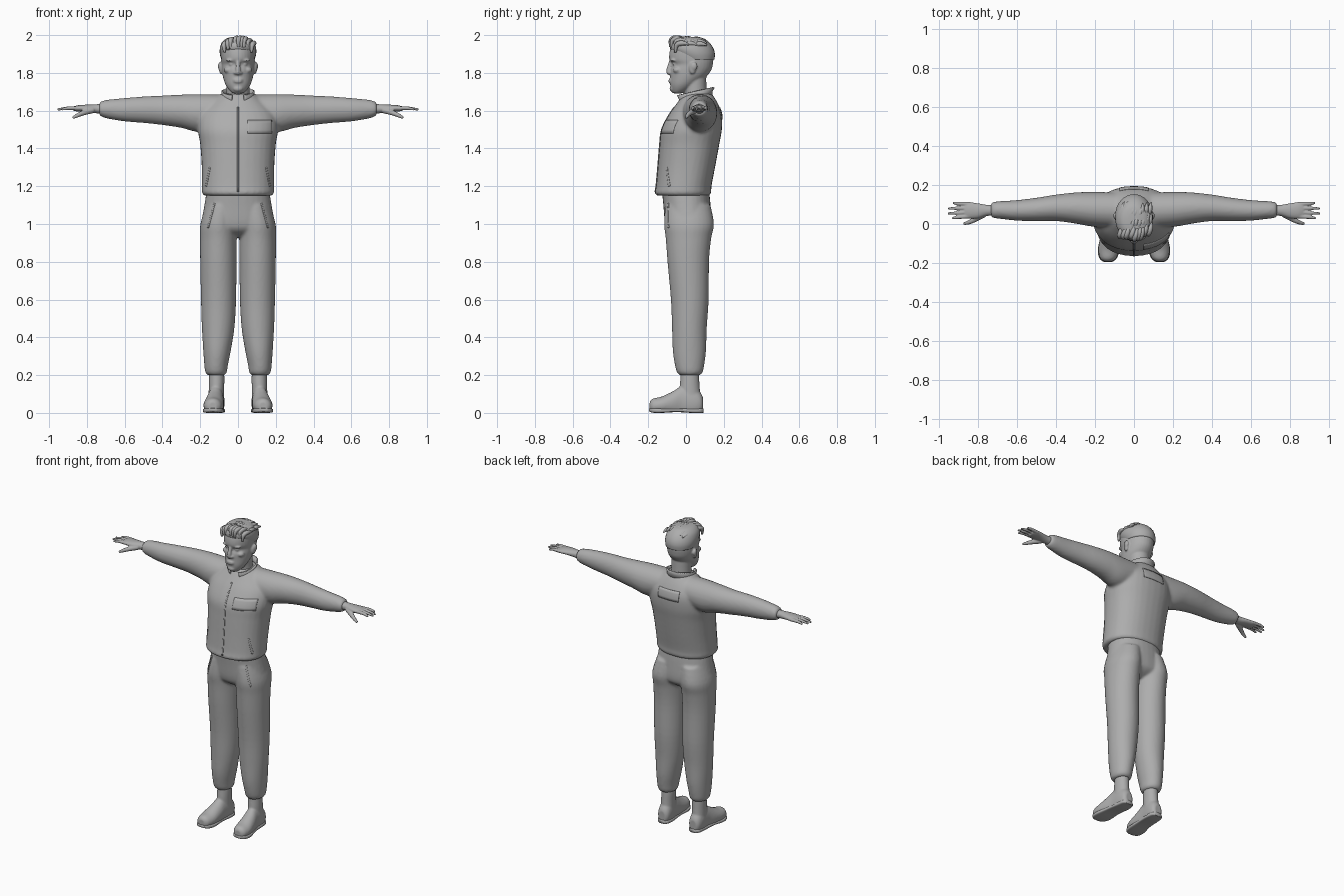
import bpy, bmesh, math, random
from mathutils import Vector, Matrix
from mathutils.bvhtree import BVHTree

random.seed(4)
cube = bpy.data.objects.get("Cube")
if cube:
    bpy.data.objects.remove(cube)

grey = bpy.data.materials.new("plain grey")
grey.use_nodes = True
GREY = (0.42, 0.42, 0.42, 1)
grey.diffuse_color = GREY
grey.node_tree.nodes["Principled BSDF"].inputs["Base Color"].default_value = GREY


def skin(bm, loops):
    """Bridge a row of vertex loops and cap both ends."""
    rows = [[bm.verts.new(p) for p in loop] for loop in loops]
    n = len(rows[0])
    for a, b in zip(rows, rows[1:]):
        for i in range(n):
            j = (i + 1) % n
            bm.faces.new((a[i], a[j], b[j], b[i]))
    caps = [bm.faces.new(rows[0]), bm.faces.new(rows[-1])]
    return caps


def spline(keys, steps=4):
    """Catmull-Rom interpolation between rows of numbers."""
    out = []
    for k in range(len(keys) - 1):
        quad = [keys[min(max(k + d, 0), len(keys) - 1)] for d in (-1, 0, 1, 2)]
        for s in range(steps):
            t = s / steps
            out.append([b + t * ((c - a) / 2 + t * ((2 * a - 5 * b + 4 * c - d) / 2
                        + t * (3 * b - a - 3 * c + d) / 2)) for a, b, c, d in zip(*quad)])
    return out + [list(keys[-1])]


def loft(bm, axis, keys, side=1, power=1.0, floor=None):
    """Rounded sections (position, centre u, centre v, radius u, radius v)."""
    loops = []
    for t, cu, cv, ru, rv in spline(keys):
        loop = []
        for i in range(32):
            a = math.tau * i / 32
            c, s = math.cos(a), math.sin(a)
            u = cu + ru * math.copysign(abs(c) ** power, c)
            v = cv + rv * math.copysign(abs(s) ** power, s)
            x, y, z = {"x": (t, u, v), "y": (u, t, v), "z": (u, v, t)}[axis]
            loop.append((x * side, y, z if floor is None else max(z, floor)))
        loops.append(loop)
    skin(bm, loops)


def tube(bm, keys, n=10):
    """Round tube through (x, y, z, radius) keys."""
    rows = spline(keys)
    loops = []
    for k, (x, y, z, r) in enumerate(rows):
        ahead = Vector(rows[min(k + 1, len(rows) - 1)][:3]) - Vector(rows[max(k - 1, 0)][:3])
        turn = ahead.to_track_quat("Z", "X")
        loops.append([Vector((x, y, z)) + turn @ Vector((r * math.cos(math.tau * i / n),
                      r * math.sin(math.tau * i / n), 0)) for i in range(n)])
    skin(bm, loops)


def ball(bm, centre, size):
    bmesh.ops.create_uvsphere(bm, u_segments=20, v_segments=12, radius=1,
                              matrix=Matrix.LocRotScale(Vector(centre), None, Vector(size)))


def finish(name, bm, voxel=0, smooth=5, thick=0):
    """Turn a bmesh into an object, optionally fused and softened."""
    bmesh.ops.recalc_face_normals(bm, faces=bm.faces[:])
    for f in bm.faces:
        f.smooth = True
    mesh = bpy.data.meshes.new(name)
    bm.to_mesh(mesh)
    bm.free()
    mesh.materials.append(grey)
    ob = bpy.data.objects.new(name, mesh)
    bpy.context.collection.objects.link(ob)
    if voxel:
        fuse = ob.modifiers.new("fuse", "REMESH")
        fuse.mode, fuse.voxel_size, fuse.use_smooth_shade = "VOXEL", voxel, True
        soft = ob.modifiers.new("soften", "SMOOTH")
        soft.factor, soft.iterations = 0.5, smooth
    if thick:
        ob.modifiers.new("thickness", "SOLIDIFY").thickness = thick
    return ob


def patch(name, target, start, end, width, facing):
    """Thin plate laid on a garment between two (x, z) points."""
    graph = bpy.context.evaluated_depsgraph_get()
    tree = BVHTree.FromObject(target, graph)
    a, b = Vector(start), Vector(end)
    across = (b - a).orthogonal().normalized() * width / 2
    bm = bmesh.new()
    rows = []
    for i in range(17):
        row = []
        for k in (-1, -0.5, 0, 0.5, 1):
            p = a.lerp(b, i / 16) + across * k
            hit = tree.ray_cast(Vector((p.x, facing, p.y)), Vector((0, -facing, 0)))[0]
            row.append(bm.verts.new(hit + Vector((0, facing * 0.003, 0))) if hit else None)
        rows.append(row)
    for r, s in zip(rows, rows[1:]):
        for k in range(4):
            quad = (r[k], r[k + 1], s[k + 1], s[k])
            if all(quad):
                bm.faces.new(quad)
    return finish(name, bm, thick=0.004)


# Jacket: torso and sleeves fused together
bm = bmesh.new()
loft(bm, "z", [(1.15, 0, -.015, .178, .138), (1.165, 0, -.016, .191, .15), (1.2, 0, -.012, .191, .147),
               (1.3, 0, .002, .192, .152), (1.42, 0, .018, .2, .158), (1.5, 0, .03, .212, .16),
               (1.58, 0, .05, .2, .14), (1.64, 0, .06, .15, .108), (1.69, 0, .062, .085, .075)], power=.9)
for side in (1, -1):
    loft(bm, "x", [(.06, .07, 1.6, .09, .085), (.2, .075, 1.587, .09, .1), (.3, .082, 1.597, .08, .088),
                   (.4, .083, 1.602, .068, .078), (.5, .075, 1.605, .06, .07), (.6, .07, 1.605, .053, .062),
                   (.69, .072, 1.608, .045, .05), (.72, .072, 1.609, .042, .042),
                   (.735, .072, 1.609, .036, .034)], side)
jacket = finish("jacket", bm, .009, 6)

# Trousers: hips and legs fused together
bm = bmesh.new()
loft(bm, "z", [(1.18, 0, -.003, .165, .125), (1.1, 0, .005, .178, .125), (1.0, 0, .012, .192, .122),
               (.96, 0, .012, .16, .1), (.93, 0, .012, .07, .05)], power=.9)
for side in (1, -1):
    loft(bm, "z", [(1.1, .085, .01, .085, .12), (1.0, .102, .016, .097, .132), (.92, .104, .013, .097, .12),
                   (.8, .104, .012, .096, .11), (.6, .103, .02, .093, .1), (.45, .105, .018, .086, .092),
                   (.33, .111, .018, .073, .088), (.25, .116, .019, .062, .077),
                   (.215, .116, .02, .057, .068), (.2, .116, .02, .045, .055)], side)
trousers = finish("trousers", bm, .008, 5)

# Shoes, soles and ankles
for side, word in ((1, "left"), (-1, "right")):
    bm = bmesh.new()
    loft(bm, "y", [(-.192, .134, .035, .022, .025), (-.175, .133, .036, .042, .04), (-.13, .13, .04, .053, .046),
                   (-.07, .124, .048, .05, .066), (-.02, .118, .055, .044, .088), (.04, .115, .055, .044, .085),
                   (.075, .114, .05, .038, .06), (.09, .114, .045, .024, .038)], side, floor=.008)
    loft(bm, "z", [(.05, .115, .025, .042, .055), (.13, .114, .02, .041, .053), (.18, .113, .02, .041, .05),
                   (.23, .113, .02, .039, .047)], side)
    finish(word + "_shoe", bm, .006, 4)
    bm = bmesh.new()
    loft(bm, "y", [(-.195, .134, .016, .022, .008), (-.175, .133, .014, .045, .013), (-.13, .13, .012, .056, .012),
                   (-.05, .122, .014, .047, .01), (.03, .115, .012, .046, .012), (.075, .114, .012, .04, .012),
                   (.092, .114, .012, .024, .012)], side, power=.5)
    finish(word + "_sole", bm)

# Hands: palm, four fingers and a thumb
for side, word in ((1, "left"), (-1, "right")):
    bm = bmesh.new()
    loft(bm, "x", [(.69, .07, 1.609, .03, .028), (.75, .07, 1.61, .028, .024), (.8, .068, 1.612, .038, .02),
                   (.845, .07, 1.612, .042, .017), (.87, .071, 1.611, .036, .012)], side)
    for base, tip, reach in ((.04, .03, .935), (.06, .054, .957), (.082, .08, .955), (.102, .108, .93)):
        tube(bm, [(.84 * side, base, 1.612, .011), (.9 * side, (base + tip) / 2, 1.613, .0095),
                  (reach * side, tip, 1.606, .006)])
    tube(bm, [(.77 * side, .05, 1.603, .017), (.82 * side, .022, 1.588, .014),
              (.85 * side, .008, 1.575, .011), (.875 * side, .002, 1.562, .007)])
    finish(word + "_hand", bm, .004, 3)

# Head, neck and facial features
bm = bmesh.new()
loft(bm, "z", [(1.692, 0, -.045, .028, .025), (1.71, 0, -.03, .048, .048), (1.74, 0, -.012, .067, .072),
               (1.78, 0, .012, .08, .096), (1.815, 0, .025, .085, .109), (1.845, 0, .034, .087, .108),
               (1.873, 0, .028, .089, .117), (1.92, 0, .028, .089, .113), (1.955, 0, .028, .078, .095),
               (1.98, 0, .028, .045, .06)])
loft(bm, "z", [(1.6, 0, .055, .075, .065), (1.68, 0, .05, .062, .06), (1.78, 0, .045, .062, .062)])
tube(bm, [(0, -.078, 1.862, .011), (0, -.087, 1.835, .012), (0, -.092, 1.808, .014), (0, -.086, 1.793, .011)])
ball(bm, (0, -.073, 1.716), (.026, .014, .016))
for z in (1.753, 1.763):
    ball(bm, (0, -.084, z), (.024, .009, .006))
for side in (1, -1):
    ball(bm, (side * .014, -.085, 1.8), (.01, .011, .008))
    ball(bm, (side * .034, -.056, 1.845), (.015, .015, .01))
    ball(bm, (side * .036, -.066, 1.867), (.028, .016, .008))
    ball(bm, (side * .05, -.045, 1.815), (.025, .024, .018))
    ball(bm, (side * .09, .035, 1.825), (.011, .019, .032))
    ball(bm, (side * .097, .043, 1.835), (.009, .018, .022))
finish("head", bm, .005, 4)

# Hair: a close cap with swept locks above the forehead
bm = bmesh.new()
loft(bm, "z", [(1.87, 0, .06, .088, .09), (1.9, 0, .045, .096, .108), (1.93, 0, .03, .096, .115),
               (1.96, 0, .022, .086, .102), (1.982, 0, .02, .062, .075), (1.99, 0, .02, .03, .04)])
finish("hair_cap", bm)
bm = bmesh.new()
for row in range(3):
    for i in range(9):
        x = (i - 4) * .018 + random.uniform(-.005, .005)
        drop = x * x * 5
        y = -.068 + row * .052 + random.uniform(-.008, .008) + abs(x) * .25
        top = 1.986 - drop - row * .003
        tube(bm, [(x * .95, y - .012, top - (.05 if row == 0 else .018), .006), (x, y - .005, top - .01, .013),
                  (x + .01, y + .025, top, .013), (x + .016, y + .06, top - .008, .004)], 8)
finish("hair_locks", bm)

# Standing collar, open at the front
bm = bmesh.new()
rows = []
for i in range(41):
    a = math.radians(-158 + 316 * i / 40)
    back = (math.cos(a) + 1) / 2
    low = Vector((.085 * math.sin(a), .048 + .085 * math.cos(a), 1.615 + .065 * back))
    mid = Vector((.075 * math.sin(a), .048 + .082 * math.cos(a), 1.655 + .045 * back))
    high = Vector((.08 * math.sin(a), .048 + .095 * math.cos(a), 1.682 + .043 * back))
    rows.append([bm.verts.new(p) for p in (low, mid, high)])
for r, s in zip(rows, rows[1:]):
    for k in (0, 1):
        bm.faces.new((r[k], s[k], s[k + 1], r[k + 1]))
finish("collar", bm, thick=.009)

# Patches, zip and pocket welts laid on the clothes
patch("chest_patch", jacket, (.05, 1.515), (.18, 1.515), .07, -1)
patch("back_patch", jacket, (-.075, 1.585), (.075, 1.585), .065, 1)
patch("zip", jacket, (0, 1.17), (0, 1.62), .008, -1)
for side, word in ((1, "left"), (-1, "right")):
    patch(word + "_jacket_pocket", jacket, (side * .15, 1.3), (side * .17, 1.2), .008, -1)
    patch(word + "_trouser_pocket", trousers, (side * .125, 1.11), (side * .16, .98), .008, -1)
